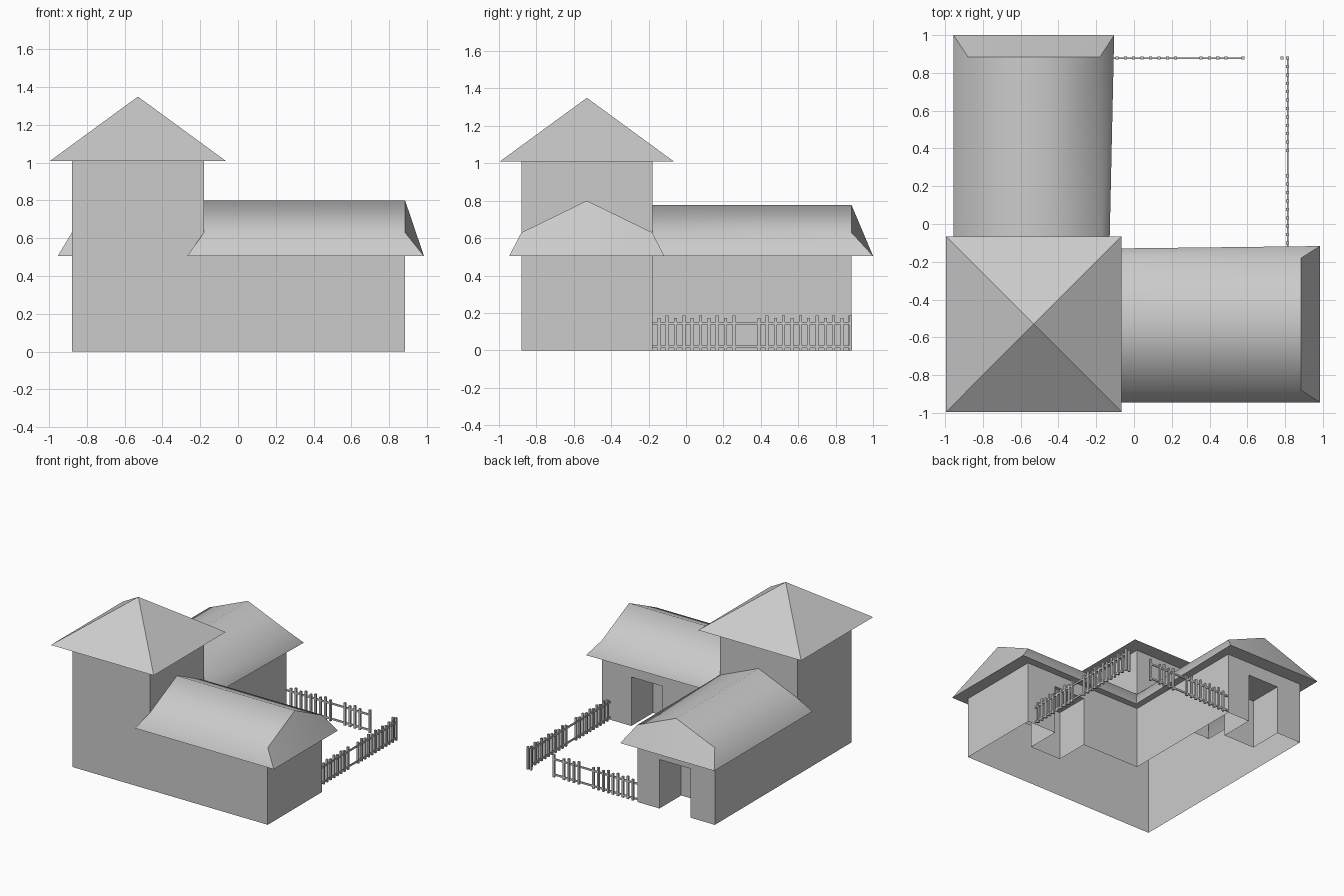
import bpy, bmesh
from mathutils import Vector

if "Cube" in bpy.data.objects:
    bpy.data.objects.remove(bpy.data.objects["Cube"])


def make(name, faces, smooth=None):
    """Build one object from polygons given as lists of points."""
    bm = bmesh.new()
    for f in faces:
        bm.faces.new([bm.verts.new(p) for p in f])
    bmesh.ops.remove_doubles(bm, verts=bm.verts, dist=0.0005)
    bmesh.ops.recalc_face_normals(bm, faces=bm.faces)
    me = bpy.data.meshes.new(name)
    bm.to_mesh(me)
    bm.free()
    ob = bpy.data.objects.new(name, me)
    bpy.context.collection.objects.link(ob)
    if smooth:
        bpy.ops.object.select_all(action='DESELECT')
        ob.select_set(True)
        bpy.context.view_layer.objects.active = ob
        bpy.ops.object.shade_smooth_by_angle(angle=smooth)
    return ob


def band(outline, z0, z1):
    """Vertical wall faces around a closed outline."""
    return [[(*a, z0), (*b, z0), (*b, z1), (*a, z1)]
            for a, b in zip(outline, outline[1:] + outline[:1])]


L, R, END = -0.88, -0.18, 0.885     # wall lines
DOOR, EAVE, TOP = 0.4, 0.505, 1.01  # heights

# L-shaped walls, open below, with two door recesses
door_e = [(0.62, R), (0.62, R - 0.28), (0.34, R - 0.28), (0.34, R)]
door_n = [(-0.38, END), (-0.38, END - 0.28), (-0.66, END - 0.28), (-0.66, END)]
lower = [(L, L), (END, L), (END, R)] + door_e + [(R, R), (R, END)] + door_n + [(L, END)]
upper = [(L, L), (END, L), (END, R), door_e[0], door_e[3], (R, R), (R, END),
         door_n[0], door_n[3], (L, END)]
walls = band(lower, 0, DOOR) + band(upper, DOOR, EAVE)
walls += [[(*p, DOOR) for p in d] for d in (door_e, door_n)]
make("house_walls", walls)

# Tower upper walls
square = [(L, L), (R, L), (R, R), (L, R)]
make("tower_walls", band(square, EAVE, TOP))

# Pyramid roof with soffit ring
a, b = -0.995, -0.065
eaves = [(a, a), (b, a), (b, b), (a, b)]
pyramid = []
for i in range(4):
    j = (i + 1) % 4
    pyramid.append([(*eaves[i], TOP), (*eaves[j], TOP), (-0.53, -0.53, 1.35)])
    pyramid.append([(*eaves[i], TOP), (*eaves[j], TOP), (*square[j], TOP), (*square[i], TOP)])
make("tower_roof", pyramid)


def wing_roof(name, ridge, tip, outer, inner, swap):
    """Gambrel roof with flared eaves along u, hipped at the end."""
    def P(u, v, z):
        return (v, u, z) if swap else (u, v, z)
    # start and end cross-sections: eave, crease, ridge, crease, eave
    s = [P(-0.27, outer, EAVE), P(R, L, 0.63), P(R, -0.53, ridge),
         P(R, R, 0.63), P(-0.13, -0.13, EAVE)]
    e = [P(tip, outer, EAVE), P(END, L, 0.63), P(END, -0.53, ridge),
         P(END, R, 0.63), P(tip, inner, EAVE)]
    faces = [[s[i], e[i], e[i + 1], s[i + 1]] for i in range(4)]
    # hip end
    mid = P(tip, -0.53, EAVE)
    faces += [[e[0], mid, e[2], e[1]], [mid, e[4], e[3], e[2]]]
    # soffits and the small start cap
    w0, w1 = P(-0.27, L, EAVE), P(END, L, EAVE)
    w2, w3 = P(END, R, EAVE), P(R, R, EAVE)
    faces += [[s[0], e[0], w1, w0], [e[0], mid, e[4], w2, w1],
              [e[4], s[4], w3, w2], [s[0], w0, s[1]]]
    make(name, faces, smooth=1.0)


wing_roof("east_wing_roof", 0.80, 0.985, -0.945, -0.117, False)
wing_roof("north_wing_roof", 0.777, 1.0, -0.955, -0.105, True)


def box(name, lo, hi):
    bpy.ops.mesh.primitive_cube_add(size=1, location=(Vector(lo) + Vector(hi)) / 2)
    ob = bpy.context.object
    ob.name = name
    ob.scale = Vector(hi) - Vector(lo)


def fence(name, spots, ends, line, swap):
    """Pickets at the spots with two rails between the ends."""
    def P(u, v, z):
        return (v, u, z) if swap else (u, v, z)
    for i, u in enumerate(spots):
        h = 0.185 if i % 2 else 0.172
        box(name + "_picket", P(u - 0.008, line - 0.008, 0), P(u + 0.008, line + 0.008, h))
    for z in (0.013, 0.138):
        box(name + "_rail", P(ends[0], line - 0.004, z), P(ends[1], line + 0.004, z + 0.014))


# Fences with a few missing pickets
step = 0.0445
fence("back_fence", [-0.135 + step * i for i in range(17) if i not in (9, 10, 15)],
      (-0.18, 0.585), 0.878, False)
fence("side_fence", [-0.145 + step * i for i in range(24) if i not in (10, 11)],
      (-0.18, 0.885), 0.814, True)
box("gate_post", (0.777, 0.87, 0), (0.793, 0.886, 0.18))
